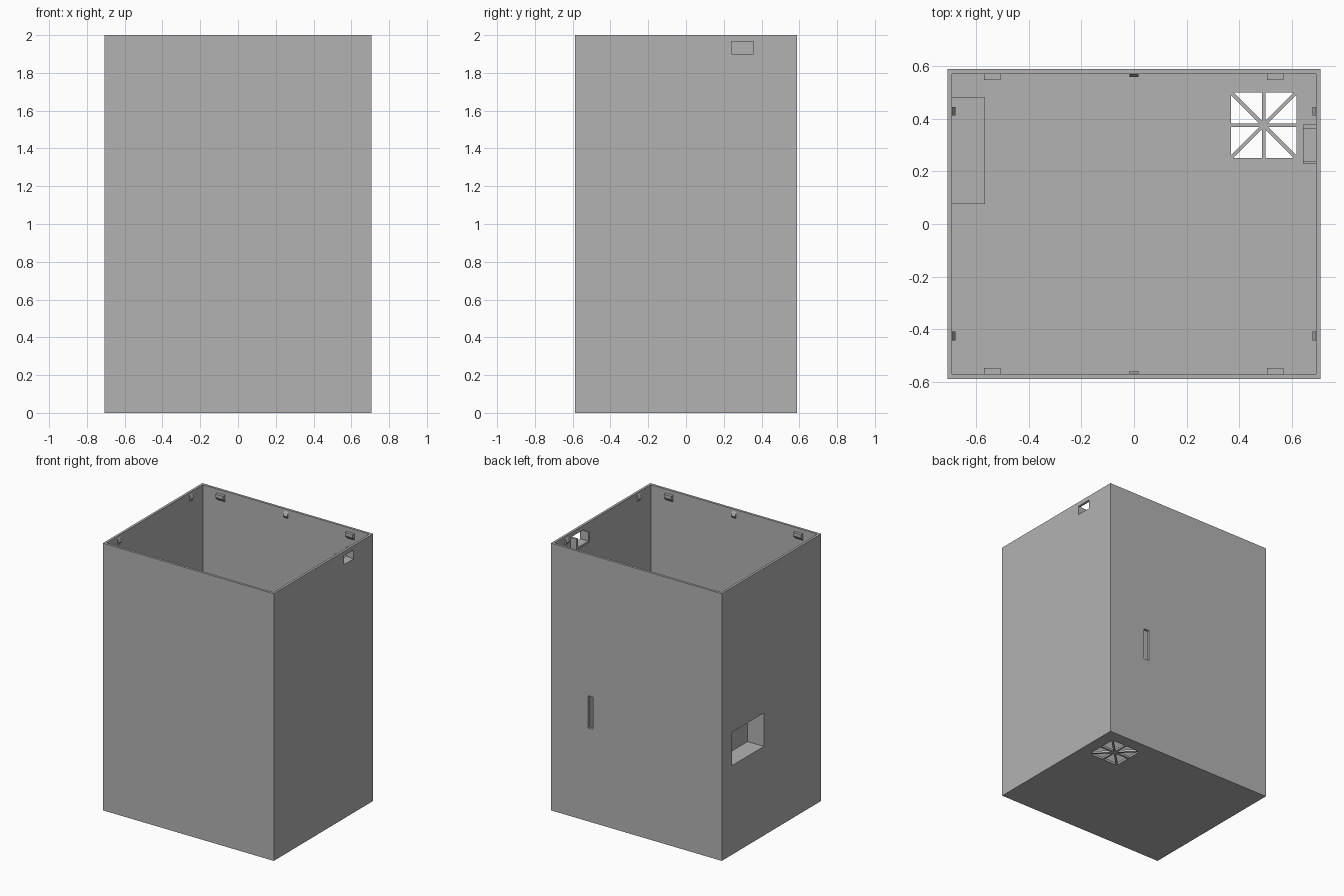
import bpy
import bmesh
from math import pi, sqrt
from mathutils import Matrix, Vector

cube = bpy.data.objects.get("Cube")
if cube:
    bpy.data.objects.remove(cube, do_unlink=True)

gray = bpy.data.materials.new("plain gray")
gray.use_nodes = True
gray.diffuse_color = (0.45, 0.45, 0.45, 1)
gray.node_tree.nodes["Principled BSDF"].inputs["Base Color"].default_value = gray.diffuse_color

X, Y, H, T = 0.708, 0.588, 2.0, 0.018  # half width, half depth, height, wall


def add_object(name, bm):
    bmesh.ops.recalc_face_normals(bm, faces=bm.faces)
    mesh = bpy.data.meshes.new(name)
    bm.to_mesh(mesh)
    bm.free()
    mesh.materials.append(gray)
    ob = bpy.data.objects.new(name, mesh)
    bpy.context.collection.objects.link(ob)
    return ob


def box(name, xs, ys, zs):
    """Axis-aligned block from its lower and upper limits."""
    lo, hi = Vector((xs[0], ys[0], zs[0])), Vector((xs[1], ys[1], zs[1]))
    bm = bmesh.new()
    bmesh.ops.create_cube(bm, size=1)
    bmesh.ops.scale(bm, vec=hi - lo, verts=bm.verts)
    bmesh.ops.translate(bm, vec=(lo + hi) / 2, verts=bm.verts)
    return add_object(name, bm)


def cut(target, *limits):
    """Subtract a block and apply the result."""
    cutter = box("cutter", *limits)
    cutter.hide_render = True
    mod = target.modifiers.new("cut", "BOOLEAN")
    mod.operation, mod.solver, mod.object = "DIFFERENCE", "EXACT", cutter
    bpy.context.view_layer.update()
    mesh = bpy.data.meshes.new_from_object(
        target.evaluated_get(bpy.context.evaluated_depsgraph_get()))
    target.modifiers.clear()
    target.data = mesh
    bpy.data.objects.remove(cutter, do_unlink=True)


def wedge(name, profile, width, spot, turn):
    """Extrude a (outward, z) profile across a wall, then turn it into place."""
    bm = bmesh.new()
    face = bm.faces.new([bm.verts.new((-width / 2, d, z)) for d, z in profile])
    side = bmesh.ops.extrude_face_region(bm, geom=[face])["geom"]
    bmesh.ops.translate(bm, vec=(width, 0, 0),
                        verts=[v for v in side if isinstance(v, bmesh.types.BMVert)])
    bm.transform(Matrix.Translation(spot) @ Matrix.Rotation(turn, 4, "Z"))
    return add_object(name, bm)


# Open-topped case with its openings
case = box("case", (-X, X), (-Y, Y), (0, H))
cut(case, (T - X, X - T), (T - Y, Y - T), (T, H + 1))
fan_x, fan_y, fan_r = 0.492, 0.375, 0.124
cut(case, (fan_x - fan_r, fan_x + fan_r), (fan_y - fan_r, fan_y + fan_r), (-1, 0.1))
cut(case, (0.357, 0.4), (0.5, 1), (0.7, 0.94))
cut(case, (0.6, 1), (0.24, 0.357), (1.9, 1.967))
cut(case, (-1, -0.6), (0.09, 0.465), (0.667, 0.917))

# Recessed pocket behind the side opening
pocket = box("side_pocket", (T - X, -0.566), (0.075, 0.48), (0.652, 0.932))
cut(pocket, (-1, -0.573), (0.09, 0.465), (0.667, 0.917))

# Open-topped cradle inside the small upper opening
cradle = box("port_cradle", (0.641, X - T), (0.228, 0.378), (1.885, 1.967))
cut(cradle, (0.6, 0.8), (0.24, 0.363), (1.9, H + 1))

# Fan grille: four crossing bars and a hub
for i in range(4):
    length = fan_r * (2 * sqrt(2) if i % 2 else 2)
    bar = box("grille_bar", (-length / 2, length / 2), (-0.007, 0.007), (0.001, T - 0.001))
    bar.data.transform(Matrix.Translation((fan_x, fan_y, 0)) @ Matrix.Rotation(i * pi / 4, 4, "Z"))
bm = bmesh.new()
bmesh.ops.create_cone(bm, cap_ends=True, segments=16, radius1=0.018, radius2=0.018, depth=T - 0.001,
                      matrix=Matrix.Translation((fan_x, fan_y, T / 2)))
add_object("grille_hub", bm)

# Lid supports and snap tabs below the rim
support = [(0, 1.97), (0.023, 1.97), (0.023, 1.945), (0, 1.92)]
snap = [(0, 1.985), (0.012, 1.96), (0.012, 1.95), (0, 1.935)]
for s in (-1, 1):
    turn = pi if s > 0 else 0
    wall_y = s * (Y - T)
    for x in (-0.538, 0.536):
        wedge("lid_support", support, 0.062, (x, wall_y, 0), turn)
    wedge("snap_tab", snap, 0.034, (0, wall_y, 0), turn)
    for y in (-0.425, 0.428):
        wedge("snap_tab", snap, 0.034, (s * (X - T), y, 0), s * pi / 2)
